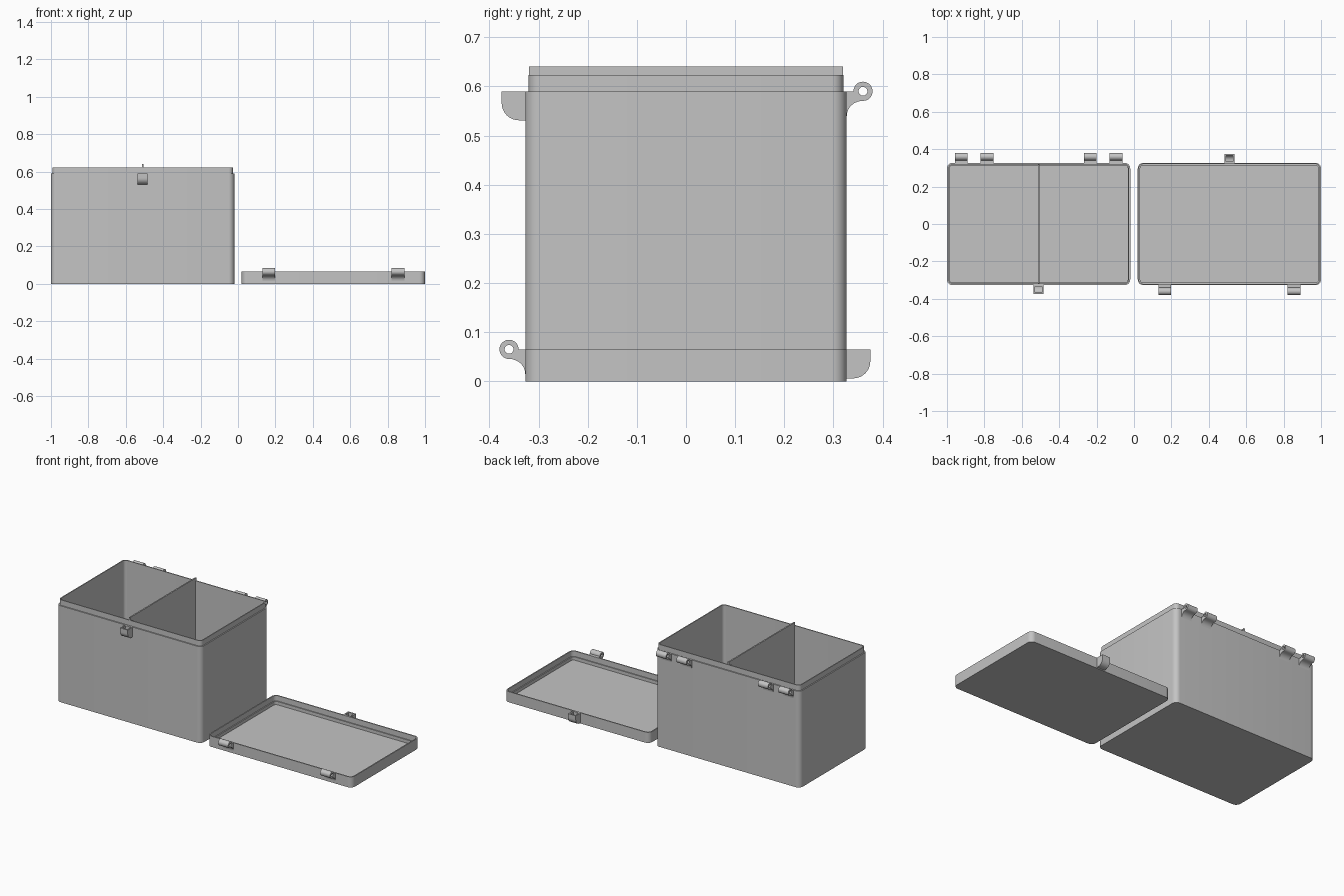
import bpy
import bmesh
from math import cos, sin, pi, radians
from mathutils import Matrix

if "Cube" in bpy.data.objects:
    bpy.data.objects.remove(bpy.data.objects["Cube"], do_unlink=True)

# Shared dimensions
HALF_X, HALF_Y, CORNER = 0.49, 0.327, 0.03
BOX_X, LID_X = -0.51, 0.51
SEAM_Z, LID_Z = 0.59, 0.065

grey = bpy.data.materials.new("plain_grey")
grey.use_nodes = True
colour = (0.55, 0.55, 0.55, 1)
grey.diffuse_color = colour
grey.node_tree.nodes["Principled BSDF"].inputs["Base Color"].default_value = colour


def finish(name, bm):
    """Turn a bmesh into a shaded object."""
    bmesh.ops.remove_doubles(bm, verts=bm.verts, dist=1e-5)
    bmesh.ops.recalc_face_normals(bm, faces=bm.faces)
    mesh = bpy.data.meshes.new(name)
    bm.to_mesh(mesh)
    bm.free()
    mesh.materials.append(grey)
    obj = bpy.data.objects.new(name, mesh)
    bpy.context.collection.objects.link(obj)
    bpy.ops.object.select_all(action='DESELECT')
    obj.select_set(True)
    bpy.context.view_layer.objects.active = obj
    bpy.ops.object.shade_smooth_by_angle(angle=radians(30))
    return obj


def arc(cx, cy, rx, ry, start, end, steps):
    """Points along an elliptical arc, angles in degrees."""
    angles = [radians(start + (end - start) * i / steps) for i in range(steps + 1)]
    return [(cx + rx * cos(a), cy + ry * sin(a)) for a in angles]


def tray(name, x, levels):
    """Loft a rounded rectangle through (inset, height) levels, closed at both ends."""
    bm = bmesh.new()
    rings = []
    for inset, z in levels:
        pts = []
        for k, (sx, sy) in enumerate([(1, 1), (-1, 1), (-1, -1), (1, -1)]):
            pts += arc(sx * (HALF_X - CORNER), sy * (HALF_Y - CORNER),
                       CORNER - inset, CORNER - inset, 90 * k, 90 * k + 90, 8)
        rings.append([bm.verts.new((x + px, py, z)) for px, py in pts])
    for a, b in zip(rings, rings[1:]):
        for i in range(len(a)):
            j = (i + 1) % len(a)
            bm.faces.new((a[i], a[j], b[j], b[i]))
    bm.faces.new(rings[0])
    bm.faces.new(rings[-1])
    return finish(name, bm)


def fitting(name, slabs, x, side, top):
    """Extrude outlines (outward, up) along x. Slabs are (outlines, offset, width)."""
    bm = bmesh.new()
    for outlines, offset, width in slabs:
        curve = bpy.data.curves.new(name + "_outline", 'CURVE')
        curve.dimensions = '2D'
        curve.fill_mode = 'BOTH'
        curve.extrude = width / 2
        for pts in outlines:
            spline = curve.splines.new('POLY')
            spline.points.add(len(pts) - 1)
            for p, (u, v) in zip(spline.points, pts):
                p.co = (u, v, 0, 1)
            spline.use_cyclic_u = True
        temp = bpy.data.objects.new(name + "_outline", curve)
        bpy.context.collection.objects.link(temp)
        deps = bpy.context.evaluated_depsgraph_get()
        mesh = bpy.data.meshes.new_from_object(temp.evaluated_get(deps))
        mesh.transform(Matrix(((0, 0, side, x + offset), (side, 0, 0, side * HALF_Y),
                               (0, 1, 0, top), (0, 0, 0, 1))))
        bm.from_mesh(mesh)
        bpy.data.meshes.remove(mesh)
        bpy.data.objects.remove(temp, do_unlink=True)
        bpy.data.curves.remove(curve)
    return finish(name, bm)


# Box with a recessed lip, and lid with a matching stepped rim
tray("box_body", BOX_X, [(0, 0), (0, SEAM_Z), (0.007, SEAM_Z), (0.007, 0.623),
                         (0.013, 0.623), (0.013, 0.012)])
tray("lid", LID_X, [(0, 0), (0, LID_Z), (0.007, LID_Z), (0.007, 0.032),
                    (0.013, 0.032), (0.013, 0.012)])

# Divider panel standing slightly above the lip
bm = bmesh.new()
bmesh.ops.create_cube(bm, size=1, matrix=Matrix.Translation((BOX_X, 0, 0.325))
                      @ Matrix.Diagonal((0.008, 0.638, 0.63, 1)))
finish("divider", bm)

# Hinge knuckles: an eye on a curved bracket
eye_u, eye_r = 0.033, 0.0195
bracket = ([(-0.003, 0)] + arc(eye_u, 0, eye_r, eye_r, 180, -90, 24)
           + arc(eye_u, -0.05, 0.033, 0.05 - eye_r, 90, 180, 8)[1:] + [(-0.003, -0.05)])
pin_hole = arc(eye_u, 0, 0.009, 0.009, 0, 345, 23)
knuckle = [([bracket, pin_hole], 0, 0.068)]
for side_name, hinge in (("right", -0.345), ("left", 0.345)):
    fitting("lid_hinge_" + side_name, knuckle, LID_X + hinge, -1, LID_Z)
    for part, shift in (("outer", -0.069), ("inner", 0.069)):
        fitting(f"box_hinge_{side_name}_{part}", knuckle, BOX_X + hinge
                + shift * (1 if hinge < 0 else -1), 1, SEAM_Z)

# Catches: rounded blocks with a pocket open at the top
solid = ([(-0.003, 0), (0.048, 0)] + arc(0.013, -0.024, 0.035, 0.035, 0, -90, 10)
         + [(-0.003, -0.059)])
pocketed = (solid[1:] + [(-0.003, 0), (0.006, 0), (0.006, -0.051)]
            + arc(0.013, -0.024, 0.027, 0.027, -90, 0, 10) + [(0.04, 0)])
catch = [([solid], -0.022, 0.008), ([pocketed], 0, 0.036), ([solid], 0.022, 0.008)]
fitting("box_catch", catch, BOX_X, -1, SEAM_Z)
fitting("lid_catch", catch, LID_X, 1, LID_Z)
